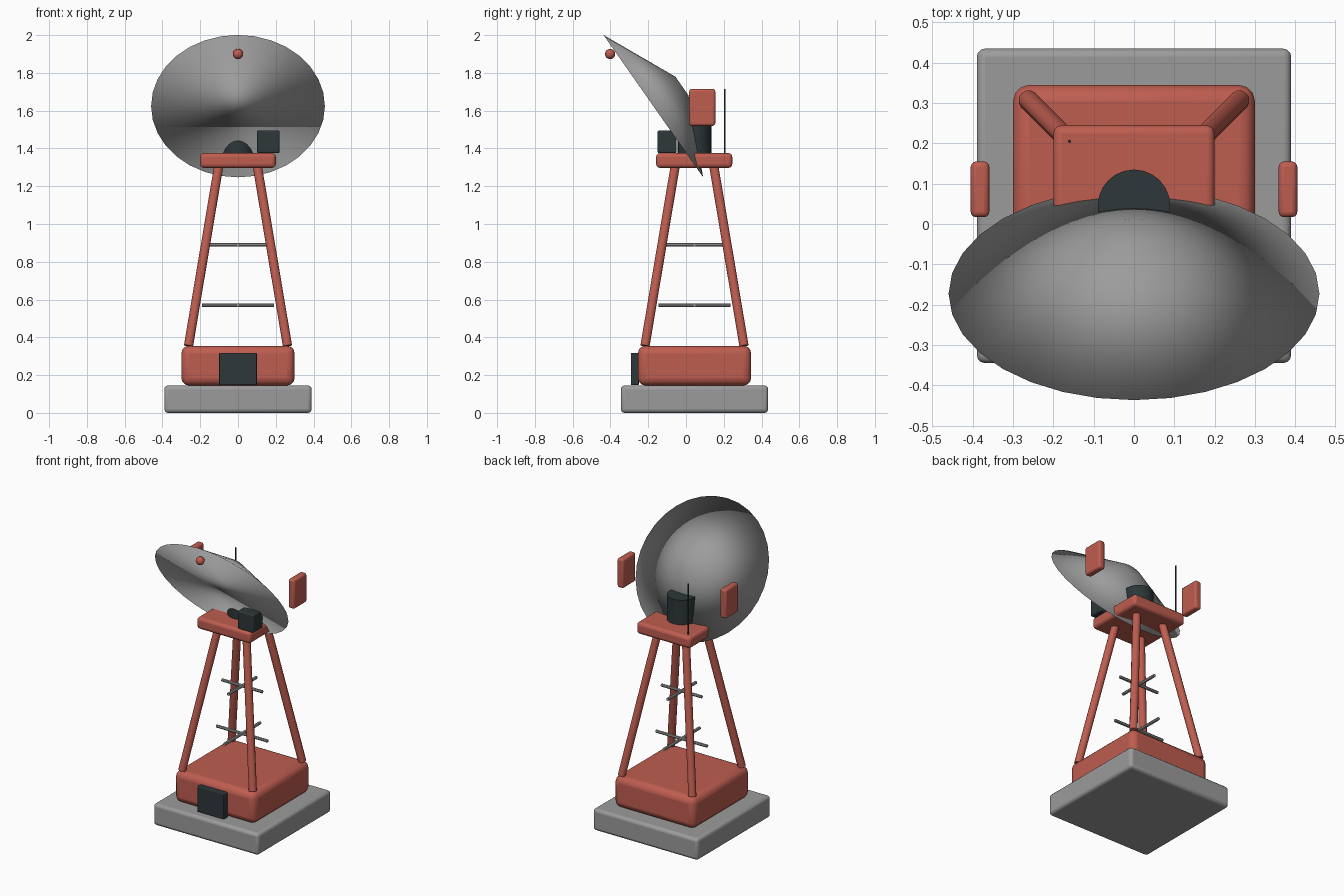
import bpy
import math
from mathutils import Vector

cube = bpy.data.objects.get("Cube")
if cube:
    bpy.data.objects.remove(cube, do_unlink=True)


def material(name, r, g, b):
    m = bpy.data.materials.new(name)
    m.use_nodes = True
    m.diffuse_color = (r, g, b, 1)
    m.node_tree.nodes["Principled BSDF"].inputs["Base Color"].default_value = (r, g, b, 1)
    return m


RED = material("brick red", 0.52, 0.11, 0.08)
GREY = material("concrete grey", 0.33, 0.33, 0.33)
DARK = material("dark slate", 0.026, 0.038, 0.04)

MID_Y = 0.045  # depth position of the tower axis


def finish(name, mat, angle=35):
    ob = bpy.context.object
    ob.name = name
    ob.data.materials.append(mat)
    bpy.ops.object.shade_smooth_by_angle(angle=math.radians(angle))
    return ob


def box(name, mat, low, high, bevel):
    low, high = Vector(low), Vector(high)
    bpy.ops.mesh.primitive_cube_add(size=1, location=(low + high) / 2)
    ob = bpy.context.object
    ob.scale = high - low
    bpy.ops.object.transform_apply(location=False, rotation=False, scale=True)
    mod = ob.modifiers.new("Rounded edges", "BEVEL")
    mod.width = bevel
    mod.segments = 3
    return finish(name, mat)


def rod(name, mat, start, end, radius, sides=12):
    start, end = Vector(start), Vector(end)
    axis = end - start
    bpy.ops.mesh.primitive_cylinder_add(
        vertices=sides, radius=radius, depth=axis.length, location=(start + end) / 2,
        rotation=axis.to_track_quat("Z", "Y").to_euler())
    return finish(name, mat)


# Foundation, equipment cabin and door
box("foundation", GREY, (-0.39, -0.345, 0), (0.39, 0.435, 0.145), 0.02)
box("cabin", RED, (-0.3, -0.255, 0.145), (0.3, 0.345, 0.355), 0.04)
box("door", DARK, (-0.1, -0.292, 0.147), (0.1, -0.25, 0.317), 0.005)

# Four splayed legs
for x, side in ((-1, "right"), (1, "left")):
    for y, end in ((-1, "front"), (1, "back")):
        rod(f"{end}_{side}_leg", RED,
            (x * 0.262, MID_Y + y * 0.262, 0.355),
            (x * 0.1, MID_Y + y * 0.1, 1.32), 0.025)

# Crossed braces inside the tower
for level, z, half in (("lower", 0.57, 0.19), ("upper", 0.89, 0.15)):
    rod(f"{level}_cross_brace", GREY, (-half, MID_Y, z), (half, MID_Y, z), 0.01, 8)
    rod(f"{level}_depth_brace", GREY, (0, MID_Y - half, z), (0, MID_Y + half, z), 0.01, 8)

# Platform and what stands on it
box("platform", RED, (-0.2, -0.158, 1.297), (0.2, 0.245, 1.375), 0.02)
box("receiver_box", DARK, (0.1, -0.15, 1.375), (0.22, -0.05, 1.495), 0.008)
rod("turntable", DARK, (0, MID_Y, 1.375), (0, MID_Y, 1.54), 0.09, 24)
rod("whip_antenna", DARK, (-0.16, 0.205, 1.37), (-0.16, 0.205, 1.715), 0.004, 8)

# Tilted dish, a shallow closed cone with soft shading all over
tilt = math.radians(-55)
back = Vector((0, -math.sin(tilt), math.cos(tilt)))
depth = 0.185
bpy.ops.mesh.primitive_cone_add(
    vertices=32, radius1=0.46, radius2=0.06, depth=depth,
    location=Vector((0, -0.173, 1.624)) + back * depth / 2, rotation=(tilt, 0, 0))
finish("dish", GREY, 180)

# Feed ball in front of the dish
bpy.ops.mesh.primitive_uv_sphere_add(
    segments=16, ring_count=10, radius=0.027, location=(0, -0.402, 1.9))
finish("feed_ball", RED, 60)

# Side panels
for x, side in ((-0.382, "right"), (0.382, "left")):
    box(f"{side}_panel", RED, (x - 0.023, 0.017, 1.52), (x + 0.023, 0.155, 1.715), 0.013)
